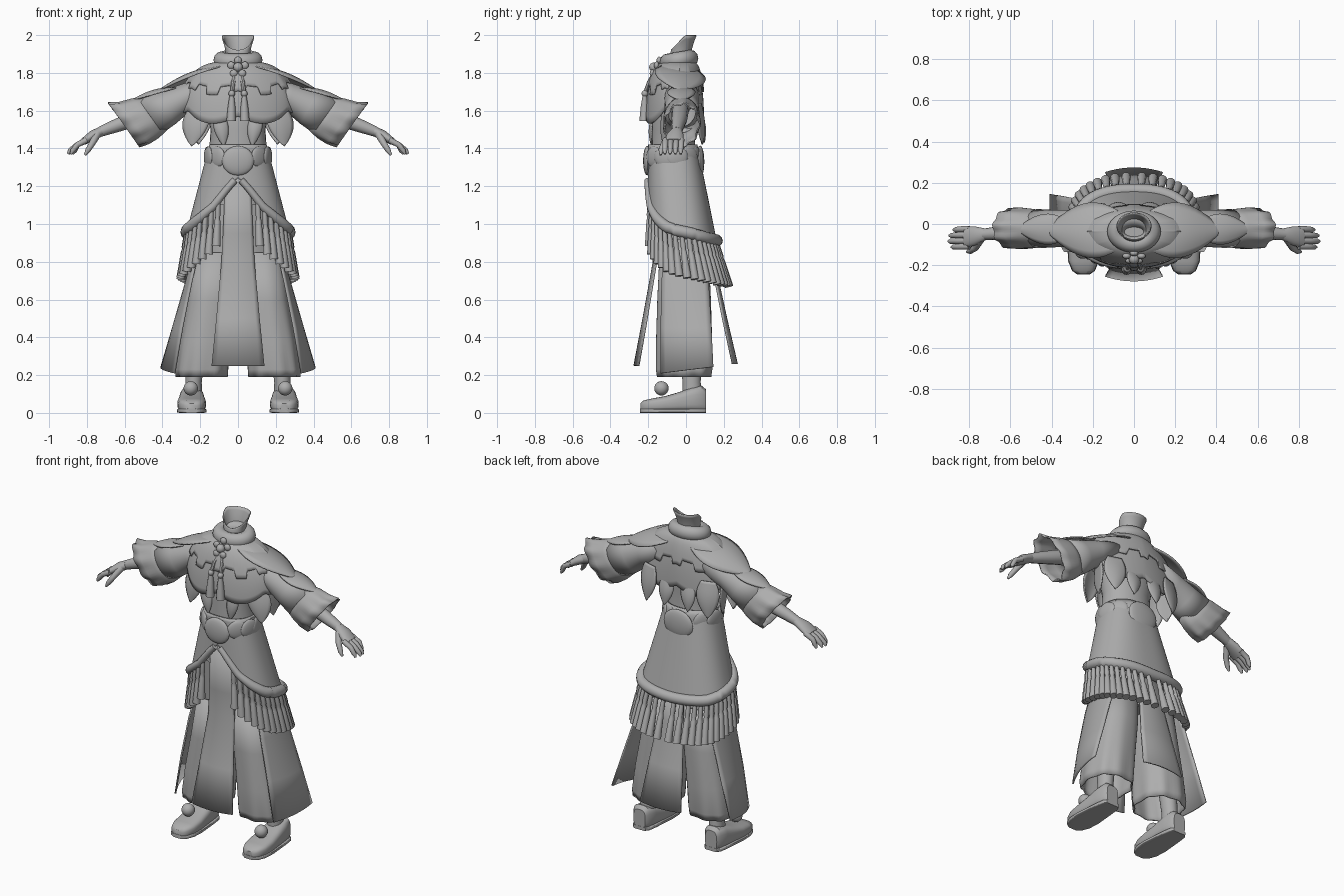
import bpy, bmesh
from math import sin, cos, pi, radians
from mathutils import Vector as V

if "Cube" in bpy.data.objects:
    bpy.data.objects.remove(bpy.data.objects["Cube"])

GREY = (0.42, 0.42, 0.42, 1)
grey = bpy.data.materials.new("plain_grey")
grey.use_nodes = True
grey.diffuse_color = GREY
grey.node_tree.nodes["Principled BSDF"].inputs["Base Color"].default_value = GREY


def add(name, verts, faces, mirror=False, thick=0, angle=40):
    """Make a smooth-shaded object, optionally mirrored or thickened."""
    bm = bmesh.new()
    vs = [bm.verts.new(v) for v in verts]
    for f in faces:
        bm.faces.new([vs[i] for i in f])
    bmesh.ops.remove_doubles(bm, verts=bm.verts, dist=0.0005)
    bmesh.ops.recalc_face_normals(bm, faces=bm.faces)
    me = bpy.data.meshes.new(name)
    bm.to_mesh(me)
    bm.free()
    me.materials.append(grey)
    ob = bpy.data.objects.new(name, me)
    bpy.context.collection.objects.link(ob)
    bpy.ops.object.select_all(action='DESELECT')
    ob.select_set(True)
    bpy.context.view_layer.objects.active = ob
    bpy.ops.object.shade_smooth_by_angle(angle=radians(angle))
    if thick:
        ob.modifiers.new("thickness", 'SOLIDIFY').thickness = thick
    if mirror:
        ob.modifiers.new("mirror", 'MIRROR')


def grid(name, f, nu, nv, **kw):
    """Surface sampled from f(u, v) over the unit square."""
    verts = [f(i / nu, j / nv) for j in range(nv + 1) for i in range(nu + 1)]
    w = nu + 1
    faces = [(j * w + i, j * w + i + 1, (j + 1) * w + i + 1, (j + 1) * w + i)
             for j in range(nv) for i in range(nu)]
    add(name, verts, faces, **kw)


def power(c, p):
    return abs(c) ** p * (1 if c > 0 else -1)


def tube(name, rings, n=28, p=1, caps=True, ruffle=0, **kw):
    """Loft through rings given as (centre, u axis, v axis)."""
    verts = []
    for k, (c, u, v) in enumerate(rings):
        for i in range(n):
            a = 2 * pi * i / n
            r = 1 + ruffle * cos(9 * a) * (k / (len(rings) - 1)) ** 2
            verts.append(V(c) + V(u) * power(cos(a), p) * r + V(v) * power(sin(a), p) * r)
    m = len(rings)
    faces = [(k * n + i, k * n + (i + 1) % n, (k + 1) * n + (i + 1) % n, (k + 1) * n + i)
             for k in range(m - 1) for i in range(n)]
    if caps:
        faces += [tuple(range(n)), tuple(range((m - 1) * n, m * n))]
    add(name, verts, faces, **kw)


def column(name, rows, **kw):
    """Upright loft; rows hold x, y, z, x radius, y radius."""
    tube(name, [((x, y, z), (rx, 0, 0), (0, ry, 0)) for x, y, z, rx, ry in rows], **kw)


def limb(name, pts, radii, n=12, **kw):
    """Round tapering limb along a path."""
    pts = [V(p) for p in pts]
    rings = []
    for i, p in enumerate(pts):
        d = (pts[min(i + 1, len(pts) - 1)] - pts[max(i - 1, 0)]).normalized()
        u = d.cross(V((0, 1, 0)) if abs(d.y) < .9 else V((0, 0, 1))).normalized()
        rings.append((p, u * radii[i], d.cross(u) * radii[i]))
    tube(name, rings, n=n, **kw)


def ball(name, centre, size, turn=0, **kw):
    """Ellipsoid turned about the vertical."""
    def f(u, v):
        a, b = 2 * pi * u, pi * v
        x, y, z = sin(b) * cos(a) * size[0], sin(b) * sin(a) * size[1], cos(b) * size[2]
        return V(centre) + V((x * cos(turn) - y * sin(turn), x * sin(turn) + y * cos(turn), z))
    grid(name, f, 20, 12, **kw)


def leaf(name, base, tip, side, bulge, **kw):
    """Pointed curved leaf between two points."""
    base, tip, side, bulge = V(base), V(tip), V(side), V(bulge)

    def f(u, v):
        s = 2 * u - 1
        w = sin(pi * (.2 + .8 * v)) ** .9 if v < 1 else 0
        return base.lerp(tip, v) + side * s * w + bulge * (1 - s * s) * sin(pi * v)
    grid(name, f, 8, 14, thick=.008, **kw)


def lookup(table, x):
    for (a, p), (b, q) in zip(table, table[1:]):
        if x <= b:
            return p + (q - p) * (x - a) / (b - a)
    return table[-1][1]


# Flared neck with a scooped front, collar and torso
def neck_point(u, v):
    s, c = sin(2 * pi * u), cos(2 * pi * u)
    flare = v * v
    rim = 2 - .08 * max(0, c + .2) ** 1.3 / 1.27
    return V(((.055 + .025 * flare) * s, -.033 + .022 * flare - (.05 + .012 * flare) * c,
              1.85 + (rim - 1.85) * v))


grid("neck", neck_point, 36, 8, thick=.006)
grid("collar", lambda u, v: V((cos(2 * pi * u) * (.088 + .042 * cos(2 * pi * v)),
                               -.037 + sin(2 * pi * u) * (.062 + .04 * cos(2 * pi * v)),
                               1.868 + .01 * sin(2 * pi * u) + .044 * sin(2 * pi * v))), 36, 12)
column("torso", [(0, -.05, 1.1, .17, .13), (0, -.07, 1.4, .152, .12), (0, -.07, 1.5, .145, .115),
                 (0, -.07, 1.62, .17, .12), (0, -.045, 1.72, .18, .11), (0, -.035, 1.81, .13, .08),
                 (0, -.03, 1.87, .07, .06)])


# Shoulder mantle and tabbed yoke share one dome
def dome(a, v, grow=0):
    s, c = sin(a), cos(a)
    r, drop = sin(v * pi / 2), 1 - cos(v * pi / 2)
    edge = 1.66 - .09 * abs(c) ** .6 - .045 * abs(sin(3 * a))
    depth = .18 if c > 0 else .13
    return V(((.09 + .215 * r + grow) * s, -.035 - (.07 + (depth - .07) * r + grow) * power(c, 1.1),
              1.85 + grow + (edge - 1.85) * drop))


grid("mantle", lambda u, v: dome(2 * pi * u, v), 112, 14, thick=.01)
grid("yoke", lambda u, v: dome(2 * pi * u, v * (.6 + (.1 if cos(24 * pi * u) > 0 else 0)), .008),
     144, 12, thick=.008)
leaf("shoulder_cap", (.06, -.03, 1.835), (.43, -.03, 1.705), (0, .135, -.02), (0, 0, .034),
     mirror=True)
leaf("shoulder_under_leaf", (.33, -.025, 1.725), (.57, -.025, 1.655), (0, .075, 0), (0, 0, .02),
     mirror=True)

# Hanging leaves below the mantle
for name, base, tip, side in [
        ("front_leaf", (.21, -.11, 1.62), (.245, -.12, 1.41), (.07, .02, 0)),
        ("chest_leaf", (.1, -.18, 1.58), (.075, -.185, 1.41), (.04, 0, 0)),
        ("side_leaf", (.25, -.02, 1.62), (.25, -.01, 1.42), (.02, .06, 0)),
        ("rear_side_leaf", (.2, .07, 1.64), (.21, .09, 1.42), (.065, -.02, 0)),
        ("rear_leaf", (.07, .08, 1.6), (.08, .1, 1.43), (.05, 0, 0))]:
    leaf(name, base, tip, side, (0, .015 if base[1] > 0 else -.015, 0), mirror=True)


# Sleeves: each ring spans a top and a bottom point
def sleeve(name, rows, **kw):
    rings = []
    for xt, zt, xb, zb, ry in rows:
        top, low = V((xt, -.02, zt)), V((xb, -.025, zb))
        rings.append(((top + low) / 2, (0, ry, 0), (top - low) / 2))
    tube(name, rings, n=54, caps=False, mirror=True, thick=.008, **kw)


sleeve("upper_sleeve", [(.15, 1.79, .15, 1.64, .09), (.3, 1.74, .26, 1.59, .09),
                        (.42, 1.7, .33, 1.53, .09), (.53, 1.665, .4, 1.48, .095)])
sleeve("bell_cuff", [(.47, 1.68, .36, 1.51, .08), (.56, 1.665, .42, 1.455, .095),
                     (.63, 1.645, .47, 1.425, .1), (.685, 1.64, .525, 1.41, .095)], ruffle=.06)

# Arms and hands
limb("forearm", [(.4, -.03, 1.6), (.55, -.035, 1.555), (.66, -.045, 1.515), (.73, -.05, 1.488)],
     [.045, .042, .034, .027], mirror=True)
tube("palm", [((.72, -.05, 1.492), (0, .028, 0), (.01, 0, .024)),
              ((.77, -.058, 1.468), (0, .046, 0), (.012, 0, .024)),
              ((.82, -.065, 1.435), (0, .052, 0), (.009, 0, .016))], mirror=True)
for i, reach in enumerate((.875, .895, .9, .885)):
    y = -.024 - .028 * i
    limb("finger_%d" % i, [(.8, y, 1.445), (.85, y - .002, 1.42), (reach - .01, y - .004, 1.388),
                           (reach, y - .004, 1.37)], [.016, .015, .013, .006], n=10, mirror=True)
limb("thumb", [(.745, -.075, 1.475), (.77, -.115, 1.43), (.795, -.132, 1.39), (.81, -.135, 1.365)],
     [.02, .017, .014, .006], n=10, mirror=True)

# Brooch with hanging tassels
ball("brooch", (0, -.17, 1.83), (.025, .025, .025))
for i in range(5):
    a = pi / 2 + i * 2 * pi / 5
    ball("brooch_petal_%d" % i, (.038 * cos(a), -.162 + .02 * sin(a), 1.828 + .038 * sin(a)),
         (.02, .014, .02))
limb("brooch_cord", [(.01, -.16, 1.81), (.025, -.195, 1.75), (.033, -.218, 1.69)],
     [.012, .012, .01], n=8, mirror=True)
ball("brooch_knot", (.033, -.218, 1.69), (.017, .017, .018), mirror=True)
limb("brooch_tassel", [(.033, -.218, 1.685), (.034, -.22, 1.62), (.036, -.222, 1.545)],
     [.011, .02, .025], mirror=True)

# Belt of overlapping discs
column("belt_band", [(0, -.07, 1.31, .172, .14), (0, -.07, 1.36, .172, .14), (0, -.07, 1.41, .158, .128)])
ball("belt_front_disc", (0, -.205, 1.335), (.085, .022, .078))
for i, a in enumerate((.75, 1.25, 1.75, 2.25, 2.7)):
    ball("belt_disc_%d" % i, (.165 * sin(a), -.07 - .135 * cos(a), 1.355), (.058, .016, .055),
         turn=a, mirror=True)
ball("belt_back_disc", (0, .075, 1.33), (.1, .022, .085))

# Draped overskirt, open at the front, with a rolled hem
HEM = [(0, 1.245), (.2, 1.185), (.5, 1.09), (.85, 1.03), (1.2, .985), (1.57, .96), (2.3, .925),
       (3.15, .91)]


def hem_height(a):
    return lookup(HEM, min(a, 2 * pi - a))


def skirt_point(a, z):
    f = (1.42 - z) / .47
    return V(((.152 + .123 * f) * power(sin(a), .8),
              -.07 + .045 * f - (.13 + .05 * f) * power(cos(a), .85), z))


grid("overskirt", lambda u, v: skirt_point(2 * pi * u, 1.42 + (hem_height(2 * pi * u) - 1.42) * v),
     80, 14, thick=.01)
hem_angles = [2 * pi * (i + .5) / 72 for i in range(72)]
limb("rolled_hem", [skirt_point(a, hem_height(a)) for a in hem_angles],
     [.032 - .014 * max(0, cos(a)) ** 2 for a in hem_angles], angle=80)

# Fringe of tassels under the hem
COUNT = 38
for i in range(COUNT):
    a = .38 + (2 * pi - .76) * i / (COUNT - 1)
    top = skirt_point(a, hem_height(a) - .01)
    out = V((sin(a) * .028, .03 - .035 * cos(a), 0))
    low = top + out - V((0, 0, .235))
    limb("fringe_tassel_%d" % i, [top, top.lerp(low, .3), top.lerp(low, .36), top.lerp(low, .44), low],
         [.011, .015, .012, .016, .023], n=10)

# Wide trousers under the skirt
column("underskirt", [(0, -.05, 1.2, .17, .115), (0, -.02, .95, .21, .13), (0, -.01, .72, .2, .125)])
column("trouser_leg", [(.12, -.01, .85, .11, .13), (.145, -.01, .6, .125, .142),
                       (.175, -.01, .38, .135, .148), (.19, -.01, .23, .14, .148),
                       (.19, -.01, .19, .136, .14)], n=54, p=.85,
       caps=False, ruffle=.04, thick=.008, mirror=True)


# Long hanging panels
def panel(name, rows, **kw):
    """Rows run downwards, each joining two edge points."""
    steps = len(rows) - 1

    def f(u, v):
        a, b = rows[round(v * steps)]
        mid = V((b[1] - a[1], a[0] - b[0], 0)) * .08 * (1 - (2 * u - 1) ** 2)
        return V(a).lerp(V(b), u) + mid
    grid(name, f, 10, steps, thick=.01, **kw)


def straight(rows):
    return [((-w, y, z), (w, y, z)) for z, y, w in rows]


panel("front_panel", straight([(1.27, -.175, .065), (.95, -.17, .08), (.8, -.162, .088),
                               (.5, -.212, .115), (.25, -.256, .14)]))
panel("back_panel", [(b, a) for a, b in straight([(.95, .12, .07), (.75, .15, .085),
                                                  (.5, .2, .115), (.26, .252, .14)])])
panel("side_panel", [((.2, -.11, .92), (.21, .09, .92)), ((.25, -.13, .7), (.265, .12, .7)),
                     ((.3, -.135, .45), (.345, .135, .45)), ((.34, -.135, .21), (.41, .145, .245))],
      mirror=True)

# Ankles, shoes and pompoms
column("ankle", [(.235, .035, .08, .045, .055), (.235, .03, .16, .043, .048), (.22, .02, .4, .055, .06)],
       mirror=True)
SHOE = [(.106, .04, .12), (.085, .056, .14), (.03, .064, .13), (-.04, .07, .105), (-.11, .076, .085),
        (-.18, .072, .072), (-.225, .054, .062), (-.242, .03, .045)]
tube("shoe", [((.245, y, h / 2 + .004), (w, 0, 0), (0, 0, h / 2)) for y, w, h in SHOE], p=.65,
     mirror=True)
tube("sole", [((.245, y * 1.01, .011), (w * 1.03, 0, 0), (0, 0, .011)) for y, w, h in SHOE], p=.3,
     mirror=True)
ball("pompom", (.25, -.13, .13), (.038, .038, .038), mirror=True)
